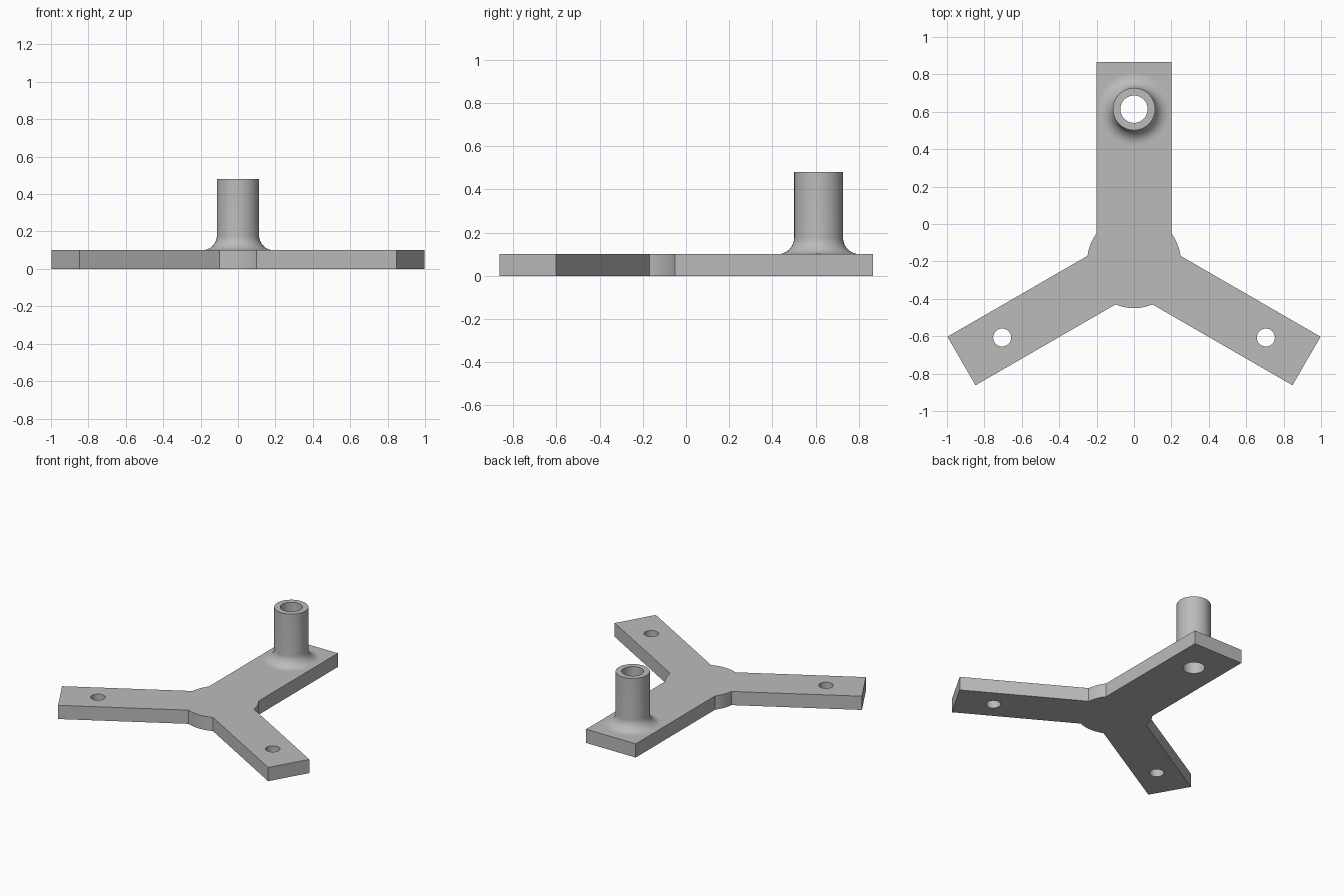
import bpy, bmesh, math
from mathutils import Vector

if "Cube" in bpy.data.objects:
    bpy.data.objects.remove(bpy.data.objects["Cube"])

HUB = Vector((0, -0.2))      # centre of the three arms
ARM, HOLE = 1.065, 0.814     # arm length and hole distance from the hub
HUB_R, T = 0.25, 0.10        # hub radius, plate thickness
SEG = 64


def polar(angle, r, side=0.0):
    """Point at distance r along an arm direction, shifted sideways."""
    d = Vector((math.cos(angle), math.sin(angle)))
    return HUB + d * r + Vector((-d.y, d.x)) * side


def make(name, bm):
    bmesh.ops.recalc_face_normals(bm, faces=bm.faces[:])
    me = bpy.data.meshes.new(name)
    bm.to_mesh(me)
    bm.free()
    ob = bpy.data.objects.new(name, me)
    bpy.context.collection.objects.link(ob)
    return ob


def lathe(name, profile, centre):
    """Closed solid turned from (radius, z) points, capped at both ends."""
    bm = bmesh.new()
    rings = [[bm.verts.new((centre.x + r * math.cos(2 * math.pi * i / SEG),
                            centre.y + r * math.sin(2 * math.pi * i / SEG), z))
              for i in range(SEG)] for r, z in profile]
    for a, b in zip(rings, rings[1:]):
        for i in range(SEG):
            j = (i + 1) % SEG
            bm.faces.new((a[i], a[j], b[j], b[i]))
    bm.faces.new(rings[0])
    bm.faces.new(rings[-1])
    return make(name, bm)


def combine(target, tool, operation):
    mod = target.modifiers.new(operation.lower(), 'BOOLEAN')
    mod.operation, mod.solver, mod.object = operation, 'EXACT', tool
    bpy.context.view_layer.objects.active = target
    bpy.ops.object.modifier_apply(modifier=mod.name)
    bpy.data.objects.remove(tool)


# Plate: three arms joined by arcs of the round hub
arms = [(math.radians(a), w) for a, w in ((90, 0.2), (210, 0.15), (330, 0.15))]
outline = []
for k, (ang, w) in enumerate(arms):
    nxt, nw = arms[(k + 1) % 3]
    outline += [polar(ang, ARM, -w), polar(ang, ARM, w)]
    start = ang + math.asin(w / HUB_R)
    span = (nxt - math.asin(nw / HUB_R) - start) % (2 * math.pi)
    outline += [polar(start + span * i / 12, HUB_R) for i in range(13)]
bm = bmesh.new()
face = bm.faces.new([bm.verts.new((p.x, p.y, 0)) for p in outline])
top = bmesh.ops.extrude_face_region(bm, geom=[face])
bmesh.ops.translate(bm, vec=(0, 0, T),
                    verts=[v for v in top['geom'] if isinstance(v, bmesh.types.BMVert)])
bracket = make('three_arm_bracket', bm)

# Boss with a rounded foot on the wide arm
R, F = 0.113, 0.078
profile = [(R + F, T / 2)]
for i in range(13):
    a = math.pi / 2 * i / 12
    profile.append((R + F - F * math.sin(a), T + F - F * math.cos(a)))
profile.append((R, 0.48))
combine(bracket, lathe('boss', profile, polar(arms[0][0], HOLE)), 'UNION')

# Bore through the boss and bolt holes in the narrow arms
for (ang, w), r in zip(arms, (0.073, 0.048, 0.048)):
    combine(bracket, lathe('hole_cutter', [(r, -0.1), (r, 0.6)], polar(ang, HOLE)),
            'DIFFERENCE')

# Smooth round walls, with every flat horizontal face kept crisp
bpy.ops.object.select_all(action='DESELECT')
bracket.select_set(True)
bpy.context.view_layer.objects.active = bracket
bpy.ops.object.shade_smooth_by_angle(angle=math.radians(30))
bm = bmesh.new()
bm.from_mesh(bracket.data)
for f in bm.faces:
    if abs(f.normal.z) > 0.9995:
        for e in f.edges:
            if any(abs(g.normal.z) <= 0.9995 for g in e.link_faces):
                e.smooth = False
bm.to_mesh(bracket.data)
bm.free()

grey = bpy.data.materials.new('plain grey')
grey.diffuse_color = (0.5, 0.5, 0.5, 1)
grey.use_nodes = True
grey.node_tree.nodes["Principled BSDF"].inputs["Base Color"].default_value = grey.diffuse_color
bracket.data.materials.clear()
bracket.data.materials.append(grey)
for p in bracket.data.polygons:
    p.material_index = 0
